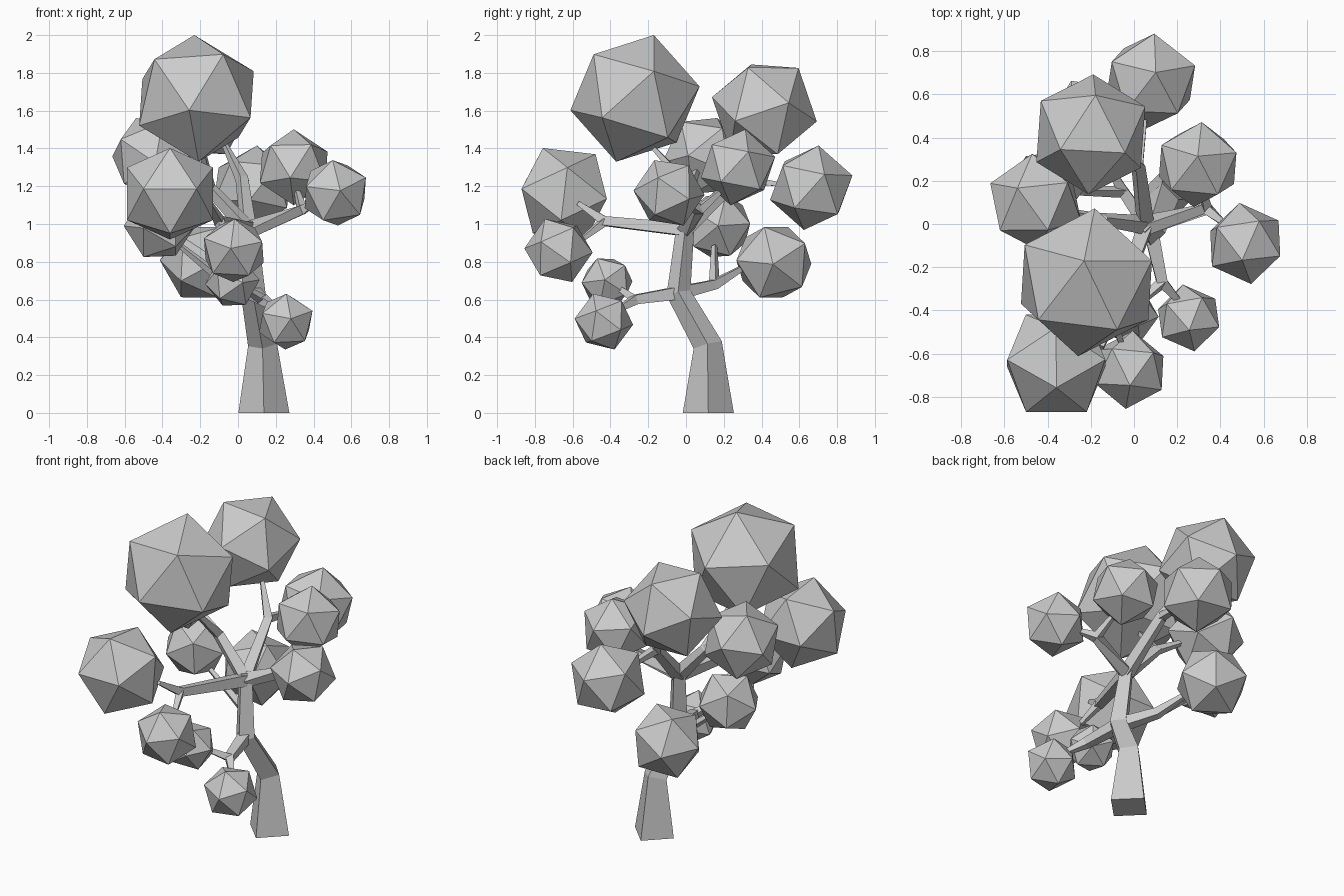
import bpy, bmesh, math
from mathutils import Vector

if "Cube" in bpy.data.objects:
    bpy.data.objects.remove(bpy.data.objects["Cube"])

grey = bpy.data.materials.new("plain_grey")
grey.diffuse_color = (0.6, 0.6, 0.6, 1)
grey.use_nodes = True
grey.node_tree.nodes["Principled BSDF"].inputs["Base Color"].default_value = grey.diffuse_color


def finish(name, bm):
    bmesh.ops.recalc_face_normals(bm, faces=bm.faces[:])
    me = bpy.data.meshes.new(name)
    bm.to_mesh(me)
    bm.free()
    me.materials.append(grey)
    ob = bpy.data.objects.new(name, me)
    bpy.context.collection.objects.link(ob)


def limb(name, path, ref):
    """Square tapered tube through (x, y, z, radius) points."""
    pts = [Vector(p[:3]) for p in path]
    bm = bmesh.new()
    rings = []
    for i, p in enumerate(pts):
        a, b = pts[max(i - 1, 0)], pts[min(i + 1, len(pts) - 1)]
        t = Vector((0, 0, 0))
        if i > 0:
            t += (p - a).normalized()
        if i < len(pts) - 1:
            t += (b - p).normalized()
        t.normalize()
        if p.z == 0:
            t = Vector((0, 0, 1))      # flat cut on the ground
        u = Vector(ref)
        u = (u - t * u.dot(t)).normalized()
        v = t.cross(u)
        r = path[i][3]
        rings.append([bm.verts.new(p + d * r) for d in (u, v, -u, -v)])
    for r0, r1 in zip(rings, rings[1:]):
        for k in range(4):
            j = (k + 1) % 4
            bm.faces.new((r0[k], r0[j], r1[j], r1[k]))
    bm.faces.new(rings[0][::-1])
    bm.faces.new(rings[-1])
    finish(name, bm)


def foliage(name, centre, radius, pole, hint):
    """Icosahedron with one corner along pole and a neighbour towards hint."""
    w = Vector(pole).normalized()
    u = Vector(hint)
    u = (u - w * u.dot(w)).normalized()
    v = w.cross(u)
    dirs = [w, -w]
    h, s = 1 / math.sqrt(5), 2 / math.sqrt(5)
    for k in range(5):
        for sign, off in ((1, 0), (-1, 36)):
            a = math.radians(72 * k + off)
            dirs.append(w * h * sign + (u * math.cos(a) + v * math.sin(a)) * s)
    bm = bmesh.new()
    for d in dirs:
        bm.verts.new(Vector(centre) + d * radius)
    bmesh.ops.convex_hull(bm, input=bm.verts[:])
    finish(name, bm)


# trunk
low = (0.08, -0.04, 0.635)
hub = (0.055, -0.005, 0.97)
limb("trunk", [(0.137, 0.118, 0, 0.135), (0.13, 0.115, 0.36, 0.077),
               low + (0.065,), hub + (0.048,), (0.05, 0.0, 1.01, 0.038)], (1, 0, 0))

# branches: start, fork, and the two twig tips
forks = {
    "low_front": (low, (0.13, -0.27, 0.60), (0.22, -0.37, 0.54), (0.02, -0.37, 0.67)),
    "low_back": (low, (-0.05, 0.15, 0.68), (-0.15, 0.32, 0.78), (-0.30, 0.15, 0.88)),
    "upper_front": (hub, (-0.10, -0.43, 1.015), (-0.15, -0.57, 1.11), (-0.06, -0.55, 0.92)),
    "upper_right": (hub, (0.34, 0.07, 1.075), (0.42, 0.0, 1.12), (0.31, 0.19, 1.18)),
    "upper_back": (hub, (0.02, 0.27, 1.24), (-0.07, 0.34, 1.42), (0.05, 0.50, 1.21)),
    "upper_left": (hub, (-0.15, 0.02, 1.19), (-0.19, -0.17, 1.40), (-0.32, 0.06, 1.29)),
}
for name, (start, fork, tip_a, tip_b) in forks.items():
    ref = (0.7, 0.2, 0.7)
    limb(name + "_branch", [start + (0.047,), fork + (0.035,), tip_a + (0.016,)], ref)
    limb(name + "_twig", [fork + (0.03,), tip_b + (0.016,)], ref)

# foliage clumps: centre, radius, corner direction, neighbour direction
clumps = [
    ((-0.22, -0.27, 1.665), 0.35, (-0.11, -0.98, -0.18), (0.42, -0.59, 0.69)),
    ((-0.20, 0.415, 1.607), 0.285, (0.55, -0.3, 0.77), (0.1, 0.6, 0.78)),
    ((-0.455, 0.10, 1.36), 0.228, (-0.37, 0.29, 0.88), (-0.95, 0.4, 0)),
    ((-0.36, -0.645, 1.16), 0.267, (-0.526, -0.85, 0.1), (0.526, -0.85, 0.1)),
    ((-0.415, 0.17, 0.99), 0.19, (1, 0, 0), (0, 0.25, 1)),
    ((0.295, 0.275, 1.30), 0.205, (0, 0.19, 0.98), (0.1, 1, 0)),
    ((0.515, -0.09, 1.165), 0.19, (0.14, -0.98, 0.06), (-0.15, 0, 1)),
    ((0.078, 0.663, 1.192), 0.228, (0.1, 0.17, 0.98), (0.06, 0.94, 0.18)),
    ((-0.195, 0.465, 0.798), 0.22, (1, -0.02, -0.05), (0, -0.25, 1)),
    ((-0.022, -0.675, 0.86), 0.182, (-0.09, -1, 0.06), (0.06, 0, 1)),
    ((0.253, -0.435, 0.483), 0.158, (0.17, -0.97, 0.1), (-0.05, 0, 1)),
    ((-0.03, -0.418, 0.693), 0.145, (1, -0.08, 0.08), (0, -0.4, 1)),
]
for i, clump in enumerate(clumps):
    foliage("foliage_%02d" % (i + 1), *clump)
